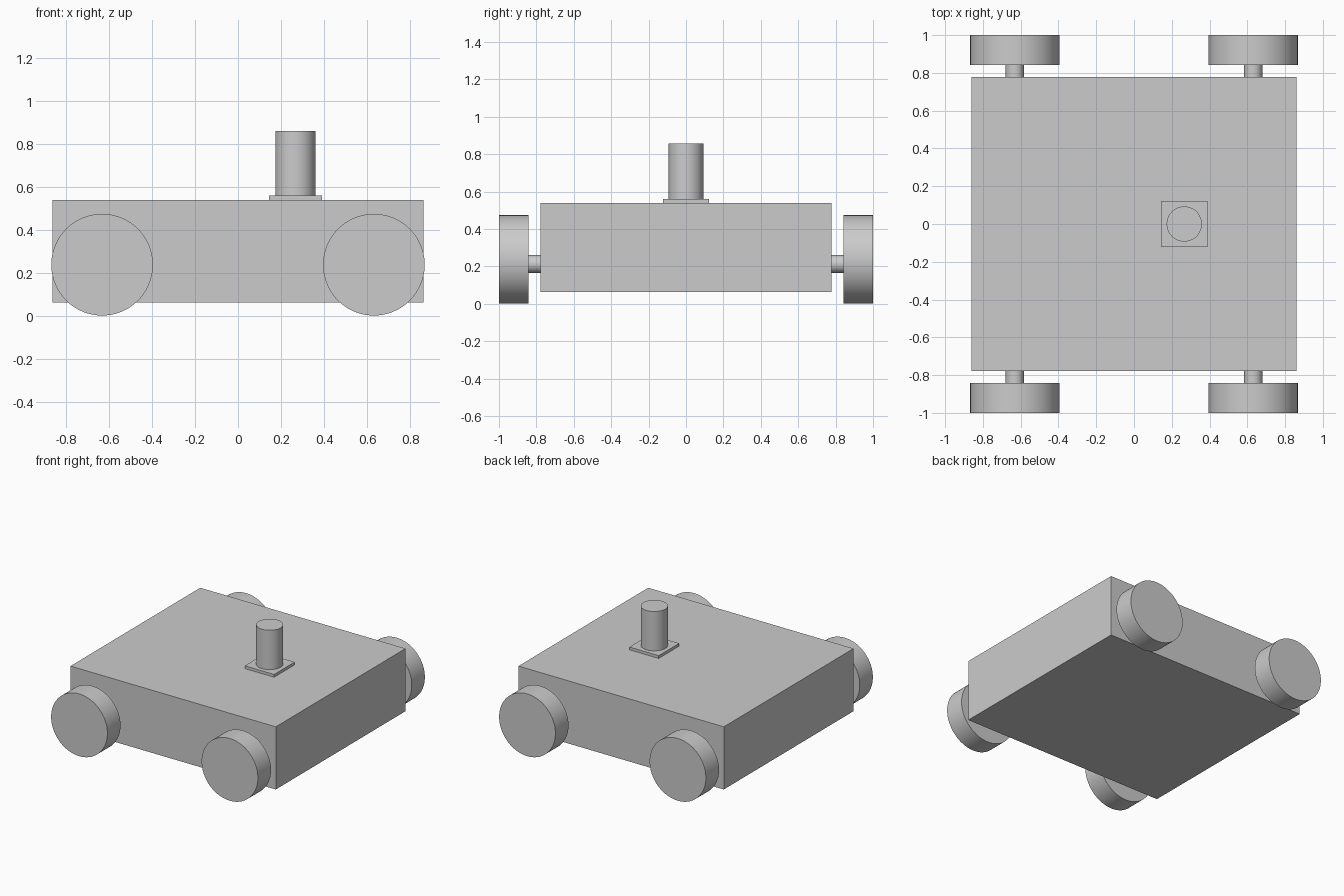
import bpy
import math

cube = bpy.data.objects.get("Cube")
if cube:
    bpy.data.objects.remove(cube, do_unlink=True)

grey = bpy.data.materials.new("plain grey")
grey.use_nodes = True
grey.diffuse_color = (0.6, 0.6, 0.6, 1)
grey.node_tree.nodes["Principled BSDF"].inputs["Base Color"].default_value = (0.6, 0.6, 0.6, 1)


def finish(name):
    obj = bpy.context.object
    obj.name = name
    obj.data.materials.append(grey)
    return obj


def box(name, size, center):
    bpy.ops.mesh.primitive_cube_add(size=1, location=center)
    obj = finish(name)
    obj.scale = size
    bpy.ops.object.transform_apply(location=False, rotation=False, scale=True)
    return obj


def cylinder(name, radius, length, center, along_y=False):
    tilt = math.pi / 2 if along_y else 0
    bpy.ops.mesh.primitive_cylinder_add(vertices=96, radius=radius, depth=length,
                                        location=center, rotation=(tilt, 0, 0))
    obj = finish(name)
    bpy.ops.object.shade_smooth_by_angle(angle=math.radians(30))
    return obj


# Chassis
box("body", (1.722, 1.554, 0.475), (0, 0, 0.301))

# Post on its square base
box("post_base", (0.246, 0.246, 0.021), (0.266, 0, 0.549))
cylinder("post", 0.093, 0.3, (0.266, 0, 0.708))

# Four wheels, each on a short axle stub
for end, x in (("right", -0.631), ("left", 0.631)):
    for side, s in (("front", -1), ("back", 1)):
        cylinder(f"{side}_{end}_wheel", 0.236, 0.157, (x, s * 0.9215, 0.238), True)
        cylinder(f"{side}_{end}_axle", 0.048, 0.08, (x, s * 0.81, 0.213), True)
